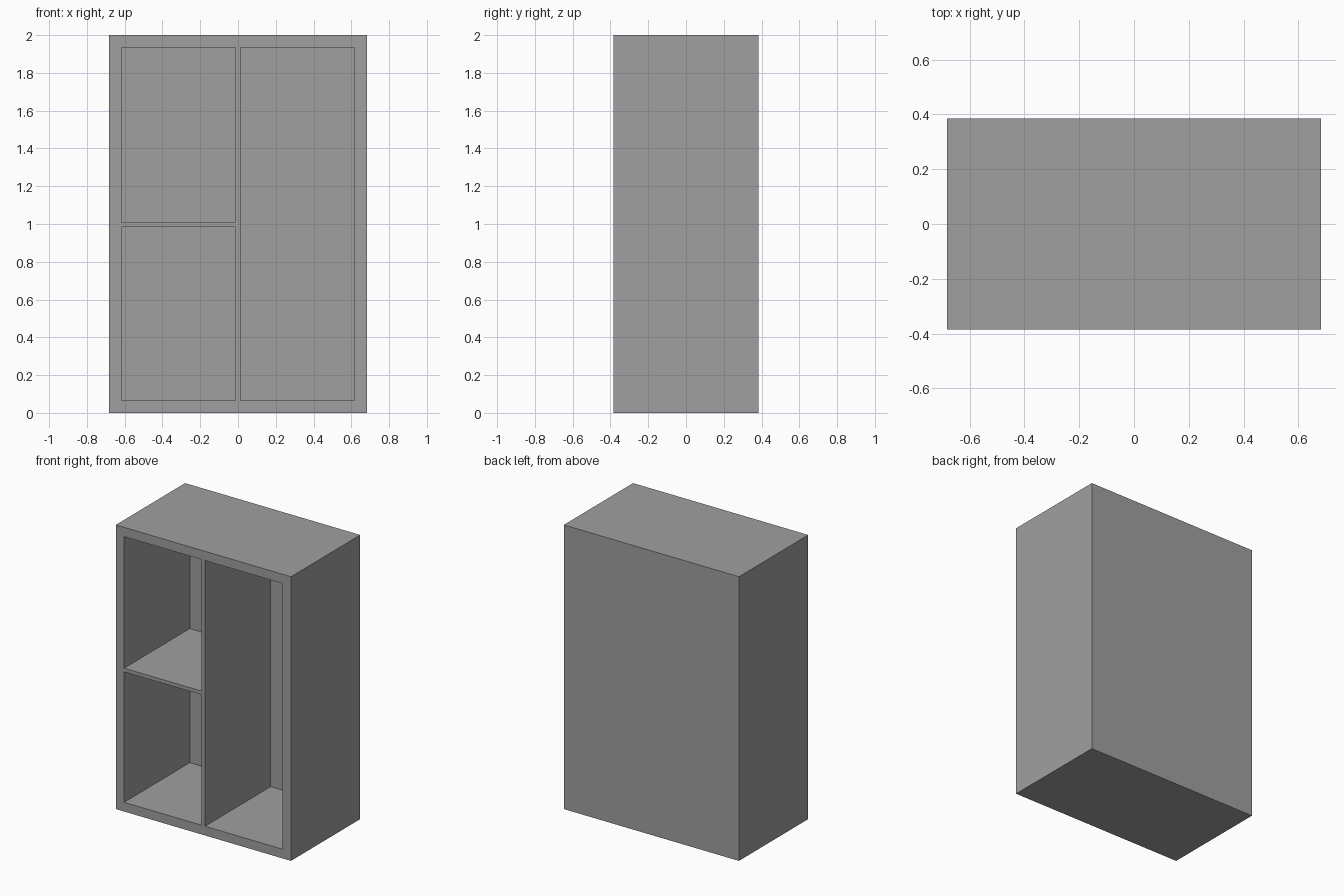
import bpy

cube = bpy.data.objects.get("Cube")
if cube:
    bpy.data.objects.remove(cube, do_unlink=True)

WIDTH, DEPTH, HEIGHT = 1.364, 0.77, 2.0
WALL = 0.065      # outer frame
BOARD = 0.026     # inner divider and shelf
BACK = 0.04       # back panel

grey = bpy.data.materials.new("plain grey")
grey.use_nodes = True
colour = (0.35, 0.35, 0.35, 1)
grey.diffuse_color = colour
grey.node_tree.nodes["Principled BSDF"].inputs["Base Color"].default_value = colour


def box(name, low, high):
    """Axis-aligned box between two corners."""
    centre = [(a + b) / 2 for a, b in zip(low, high)]
    bpy.ops.mesh.primitive_cube_add(size=1, location=centre)
    obj = bpy.context.object
    obj.name = name
    obj.scale = [b - a for a, b in zip(low, high)]
    bpy.ops.object.transform_apply(location=True, rotation=False, scale=True)
    obj.data.materials.append(grey)
    return obj


# Solid cabinet body
front, back = -DEPTH / 2, DEPTH / 2
body = box("cabinet_body", (-WIDTH / 2, front, 0), (WIDTH / 2, back, HEIGHT))

# Open compartments: two stacked on the right, one tall on the left
side = WIDTH / 2 - WALL
gap = BOARD / 2
shelf = HEIGHT / 2 - 0.004
top = HEIGHT - WALL
openings = {
    "lower_compartment": (-side, -gap, WALL, shelf - gap),
    "upper_compartment": (-side, -gap, shelf + gap, top),
    "tall_compartment": (gap, side, WALL, top),
}

# Hollow each compartment out of the body from the front
for name, (x0, x1, z0, z1) in openings.items():
    cutter = box(name, (x0, front - 0.1, z0), (x1, back - BACK, z1))
    cutter.hide_render = True
    cut = body.modifiers.new(name, 'BOOLEAN')
    cut.operation = 'DIFFERENCE'
    cut.solver = 'EXACT'
    cut.object = cutter
    bpy.context.view_layer.objects.active = body
    bpy.ops.object.modifier_apply(modifier=name)
    bpy.data.objects.remove(cutter, do_unlink=True)
